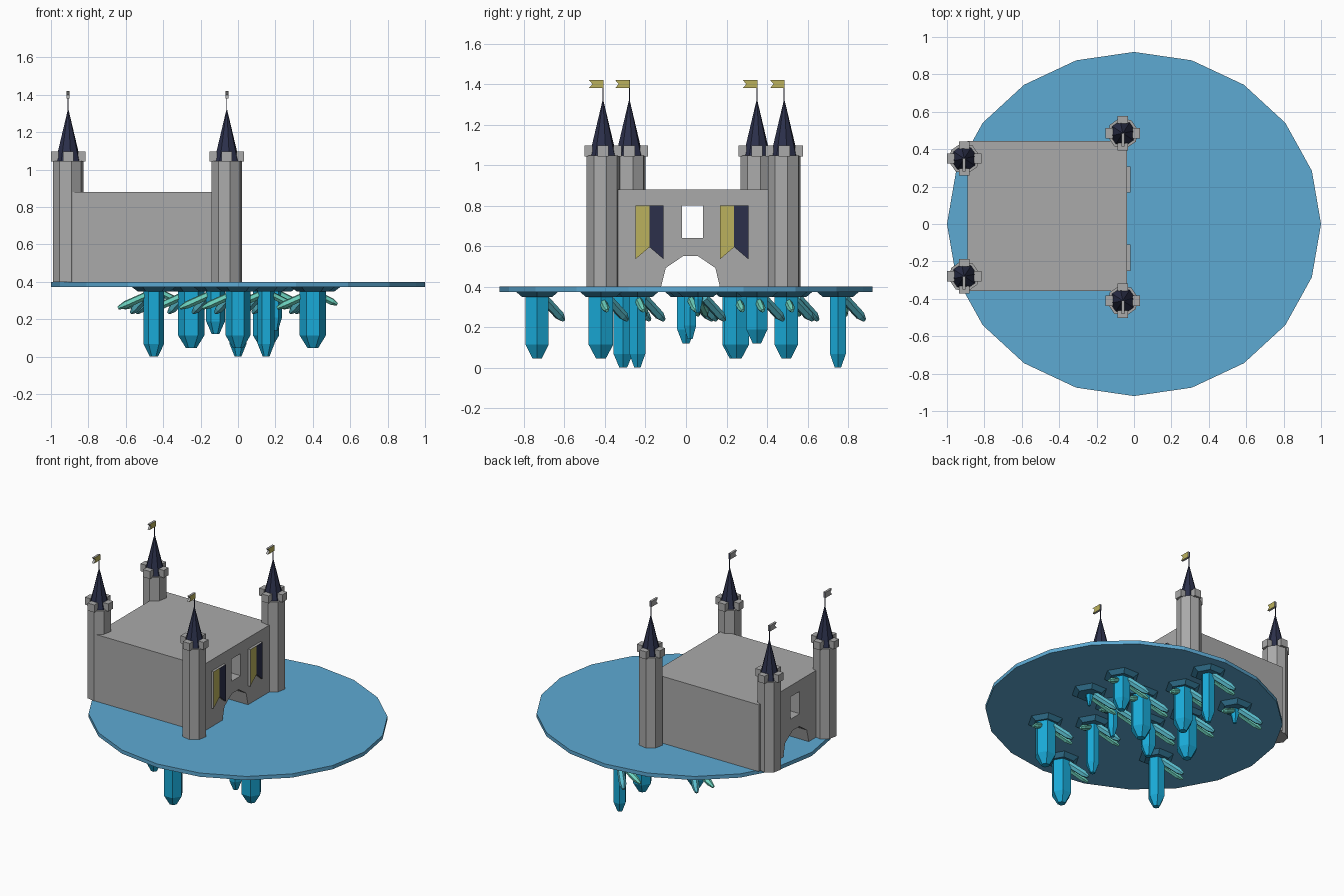
import bpy, bmesh, math
from mathutils import Matrix, Vector

if "Cube" in bpy.data.objects:
    bpy.data.objects.remove(bpy.data.objects["Cube"])


def material(name, rgb):
    m = bpy.data.materials.new(name)
    m.diffuse_color = (*rgb, 1)
    m.use_nodes = True
    m.node_tree.nodes["Principled BSDF"].inputs["Base Color"].default_value = m.diffuse_color
    return m


SKY = material("sky_blue", (0.11, 0.40, 0.65))
BLUE = material("crystal_blue", (0.01, 0.40, 0.68))
TEAL = material("teal", (0.10, 0.50, 0.60))
GREEN = material("mint", (0.15, 0.65, 0.52))
ROCK = material("base_blue", (0.04, 0.22, 0.36))
NAVY = material("navy", (0.025, 0.03, 0.07))
GOLD = material("gold", (0.50, 0.44, 0.11))
GREY = material("stone", (0.40, 0.40, 0.40))


def finish(bm, name, mats=()):
    bmesh.ops.recalc_face_normals(bm, faces=bm.faces)
    me = bpy.data.meshes.new(name)
    bm.to_mesh(me)
    bm.free()
    ob = bpy.data.objects.new(name, me)
    bpy.context.collection.objects.link(ob)
    for m in mats:
        me.materials.append(m)
    return ob


def lathe(name, profile, sides, mat, loc=(0, 0, 0), direction=(0, 0, 1), turn=0, sy=1):
    """Faceted solid through (height, radius) rings along a direction."""
    bm = bmesh.new()
    rot = Vector((0, 0, 1)).rotation_difference(Vector(direction)).to_matrix().to_4x4()
    mx = Matrix.Translation(loc) @ rot
    rings = []
    for h, r in profile:
        ring = []
        for i in range(sides):
            a = turn + 2 * math.pi * i / sides
            ring.append(bm.verts.new(mx @ Vector((r * math.cos(a), sy * r * math.sin(a), h))))
        rings.append(ring)
    for a, b in zip(rings, rings[1:]):
        for i in range(sides):
            j = (i + 1) % sides
            bm.faces.new((a[i], a[j], b[j], b[i]))
    bm.faces.new(rings[0])
    bm.faces.new(rings[-1])
    return finish(bm, name, [mat])


def prism(name, outline, x0, x1, front=None):
    """YZ outline extruded along x; the +x face may carry its own colour."""
    bm = bmesh.new()
    face = bm.faces.new([bm.verts.new((x0, y, z)) for y, z in outline])
    ext = bmesh.ops.extrude_face_region(bm, geom=[face])["geom"]
    bmesh.ops.translate(bm, vec=(x1 - x0, 0, 0),
                        verts=[v for v in ext if isinstance(v, bmesh.types.BMVert)])
    if front:
        for f in ext:
            if isinstance(f, bmesh.types.BMFace):
                f.material_index = 1
    return finish(bm, name, [GREY] + ([front] if front else []))


def boxes(name, items, mat):
    bm = bmesh.new()
    for c, s in items:
        bmesh.ops.create_cube(bm, size=1, matrix=Matrix.Translation(c) @ Matrix.Diagonal((*s, 1)))
    return finish(bm, name, [mat])


# Floating disc
lathe("disc", [(0.373, 1), (0.40, 1)], 20, SKY, sy=0.92)

# Keep: notched lower wall for the gate, two piers beside the window, lintel above
Y0, Y1, X0, X1 = -0.357, 0.443, -0.89, -0.037
WY0, WY1, WZ0, WZ1 = -0.02, 0.084, 0.64, 0.80
arch = [(-0.123, 0.40), (-0.10, 0.492), (-0.015, 0.55), (0.06, 0.55), (0.145, 0.492), (0.167, 0.40)]
# one outline with a seam from roof to window keeps the tunnel clear
keep = [(Y0, 0.40)] + arch + [(Y1, 0.40), (Y1, 0.88), (WY1, 0.88), (WY1, WZ0),
                              (WY0, WZ0), (WY0, 0.88), (Y0, 0.88)]
prism("keep", keep, X0, X1)
prism("window_lintel", [(WY0, WZ1), (WY1, WZ1), (WY1, 0.88), (WY0, 0.88)], X0, X1)

# Two-coloured swallowtail banners
for k, y in enumerate((-0.25, 0.168)):
    m, e = y + 0.07, y + 0.14
    prism(f"banner_gold_{k}", [(y, 0.80), (m, 0.80), (m, 0.595), (y, 0.535)], X1 - 0.01, -0.02, GOLD)
    prism(f"banner_navy_{k}", [(m, 0.80), (e, 0.80), (e, 0.535), (m, 0.595)], X1 - 0.01, -0.02, NAVY)

# Corner towers with battlements, spires and pennants
for k, (x, y) in enumerate([(-0.06, -0.41), (-0.06, 0.485), (-0.908, 0.35), (-0.908, -0.28)]):
    lathe(f"tower_{k}", [(0.40, 0.083), (1.047, 0.083)], 8, GREY, (x, y, 0), turn=math.radians(12))
    lathe(f"spire_{k}", [(1.047, 0.068), (1.32, 0.002)], 8, NAVY, (x, y, 0), turn=math.radians(12))
    boxes(f"battlements_{k}",
          [((x + dx * 0.072, y + dy * 0.072, 1.07),
            (0.04 if dx else 0.055, 0.04 if dy else 0.055, 0.054))
           for dx, dy in ((1, 0), (-1, 0), (0, 1), (0, -1))], GREY)
    boxes(f"flag_pole_{k}", [((x, y, 1.365), (0.005, 0.005, 0.11))], NAVY)
    prism(f"pennant_{k}", [(y + 0.002, 1.38), (y + 0.002, 1.42), (y - 0.07, 1.42),
                           (y - 0.052, 1.40), (y - 0.07, 1.38)], x - 0.008, x + 0.008, GOLD)

# Hanging crystal clusters: x, y, tip height, radius
clusters = [
    (0.40, -0.42, 0.045, 0.070), (0.0, -0.735, 0.045, 0.066), (0.15, -0.24, 0.0, 0.045),
    (-0.45, -0.31, 0.0, 0.055), (0.40, 0.35, 0.12, 0.060), (0.0, 0.75, 0.0, 0.045),
    (0.0, 0.495, 0.045, 0.066), (-0.25, 0.24, 0.045, 0.070), (0.15, 0.25, 0.045, 0.070),
    (-0.12, 0.0, 0.12, 0.050), (0.20, 0.02, 0.14, 0.035),
    (0.43, 0.06, 0.27, 0.025), (-0.42, 0.52, 0.25, 0.030),
]


def shard(name, start, vec, r, mat):
    n = Vector(vec).length
    lathe(name, [(0, r), (n * 0.8, r), (n, r * 0.45)], 6, mat, start, vec)


for k, (x, y, tip, r) in enumerate(clusters):
    lathe(f"crystal_base_{k}", [(0.348, 0.085), (0.374, 0.12)], 6, ROCK, (x, y, 0))
    lathe(f"crystal_{k}", [(tip, r * 0.4), (tip + 0.068, r), (0.36, r)], 6, BLUE, (x, y, 0))
    top = (x, y, 0.345)
    shard(f"leaning_crystal_{k}", (x - 0.02, y + 0.03, 0.345), (-0.10, 0.10, -0.11), 0.024, TEAL)
    shard(f"low_crystal_{k}", top, (-0.19, 0.04, -0.085), 0.021, GREEN)
    if k % 2 == 0:
        shard(f"side_crystal_{k}", top, (0.13, 0.03, -0.065), 0.019, GREEN)
